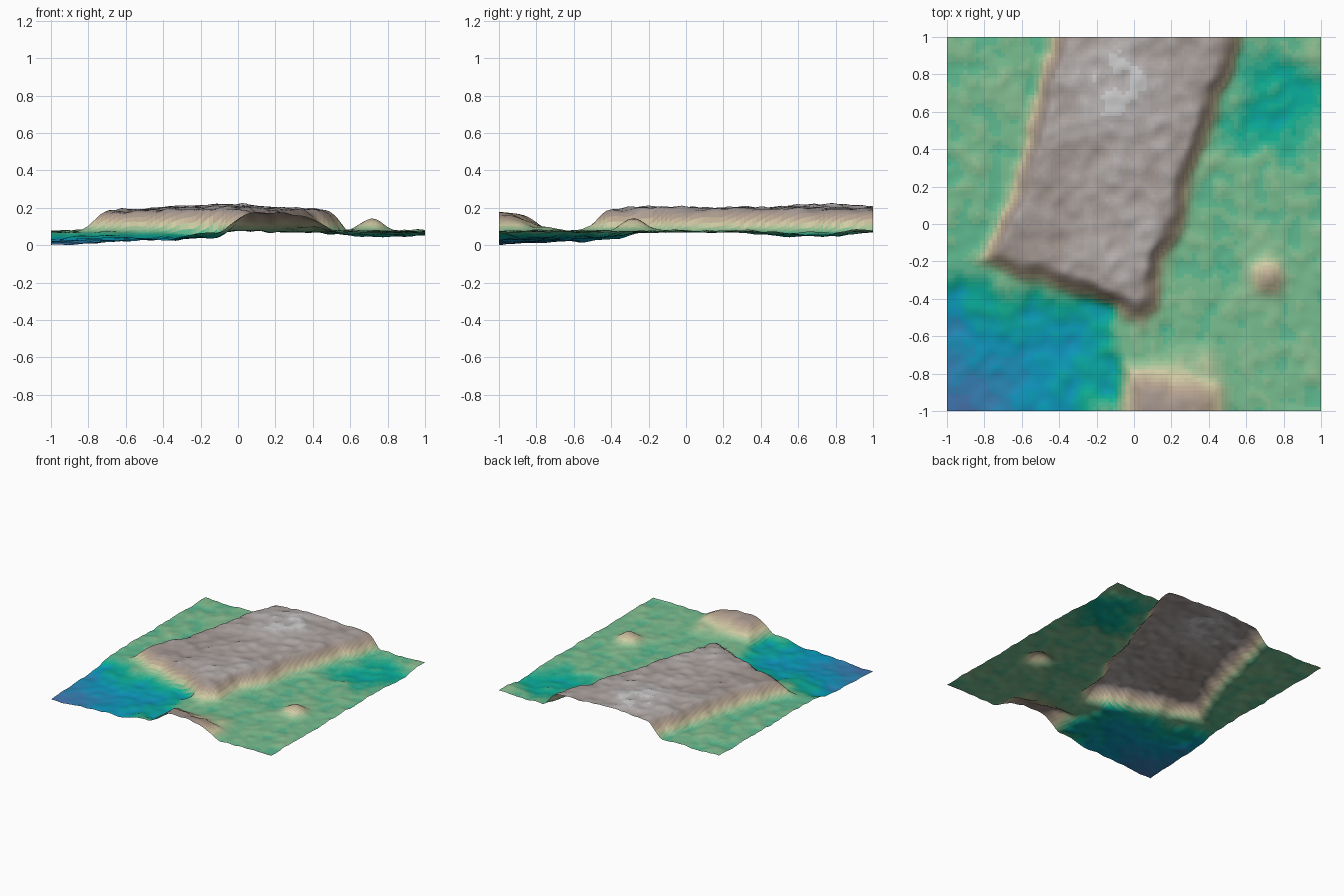
import bpy, bmesh
from math import exp
from mathutils import Vector, noise

if "Cube" in bpy.data.objects:
    bpy.data.objects.remove(bpy.data.objects["Cube"])

N = 90  # grid cells per side

# Foot outline of the plateau, running off the back edge
FOOT = [(-0.87, -0.22), (-0.5, -0.33), (-0.22, -0.45), (0.04, -0.54), (0.15, -0.46),
        (0.19, -0.2), (0.30, 0.02), (0.36, 0.3), (0.48, 0.60), (0.60, 1.0),
        (0.68, 1.4), (-0.38, 1.4), (-0.47, 1.0), (-0.56, 0.72), (-0.64, 0.35),
        (-0.74, 0.08)]


def smooth(a, b, v):
    t = max(0.0, min(1.0, (v - a) / (b - a)))
    return t * t * (3 - 2 * t)


def inside_distance(x, y):
    """Distance to the outline, positive inside."""
    best, inside = 9.0, False
    p = Vector((x, y))
    for i, a in enumerate(FOOT):
        b = FOOT[(i + 1) % len(FOOT)]
        va, vb = Vector(a), Vector(b)
        d = vb - va
        t = max(0.0, min(1.0, (p - va).dot(d) / d.length_squared))
        best = min(best, (p - va - d * t).length)
        if (a[1] > y) != (b[1] > y) and x < (b[0] - a[0]) * (y - a[1]) / (b[1] - a[1]) + a[0]:
            inside = not inside
    return best if inside else -best


def bump(x, y, cx, cy, rx, ry):
    return exp(-((x - cx) / rx) ** 2 - ((y - cy) / ry) ** 2)


def rough(x, y, scale, seed):
    return noise.noise(Vector((x * scale + seed, y * scale - seed, seed)))


def height(x, y):
    wob = 0.16 * rough(x, y, 4, 7.3) + 0.08 * rough(x, y, 10, 3.6)
    fine = 0.013 * rough(x, y, 7, 1.7) + 0.012 * rough(x, y, 14, 4.1)
    # Lowland with a basin front left and a shallow one back right
    z = 0.074
    basin = smooth(0.0, -0.32, x + wob) * smooth(-0.22, -0.62, y + wob)
    z -= basin * (0.042 + 0.026 * smooth(-0.3, -1.0, x) * smooth(-0.5, -1.0, y))
    z -= 0.028 * bump(x + wob, y + wob, 0.78, 0.66, 0.26, 0.25)
    z -= 0.014 * bump(x, y, -0.95, -0.4, 0.15, 0.2)
    # Hill at the front edge and small knoll on the right
    hill = smooth(-0.12, 0.05, x) * smooth(0.57, 0.34, x + wob / 3)
    hill *= smooth(-0.62, -0.95, y + wob / 2)
    z += hill * (0.08 + 0.026 * bump(x, y, 0.15, -1, 0.14, 0.3))
    z += 0.067 * bump(x, y, 0.71, -0.28, 0.085, 0.085)
    # Plateau
    top = (0.184 + 0.032 * bump(x, y, -0.08, 0.66, 0.36, 0.5)
           + 0.018 * bump(x, y, -0.05, -0.2, 0.3, 0.25)
           - 0.012 * bump(x, y, -0.15, 0.4, 0.25, 0.1))
    k = smooth(0.0, 0.125, inside_distance(x, y) + 0.2 * wob)
    return z + (top - z) * k + fine * (0.7 + 0.3 * k)


# Height-tinted colours from blue lowland to grey plateau
RAMP = [(0.005, (0.29, 0.45, 0.68)), (0.03, (0.07, 0.60, 0.75)), (0.052, (0.07, 0.68, 0.57)),
        (0.075, (0.48, 0.74, 0.56)), (0.11, (0.82, 0.80, 0.64)), (0.145, (0.72, 0.64, 0.56)),
        (0.18, (0.62, 0.57, 0.55)), (0.20, (0.68, 0.65, 0.64)), (0.23, (0.80, 0.80, 0.81))]
BANDS = 45


def tint(z):
    for (z0, c0), (z1, c1) in zip(RAMP, RAMP[1:]):
        if z <= z1:
            t = max(0.0, (z - z0) / (z1 - z0))
            return [(p + (q - p) * t) ** 2.2 for p, q in zip(c0, c1)]
    return [c ** 2.2 for c in RAMP[-1][1]]


mesh = bpy.data.meshes.new("terrain")
terrain = bpy.data.objects.new("terrain", mesh)
bpy.context.collection.objects.link(terrain)
for i in range(BANDS):
    mat = bpy.data.materials.new("ground_band_%d" % i)
    mat.diffuse_color = (*tint(0.23 * (i + 0.5) / BANDS), 1)
    mat.use_nodes = True
    mat.node_tree.nodes["Principled BSDF"].inputs["Base Color"].default_value = mat.diffuse_color
    mesh.materials.append(mat)

# Displace a flat grid into the landscape
bm = bmesh.new()
bmesh.ops.create_grid(bm, x_segments=N, y_segments=N, size=1.0)
for v in bm.verts:
    v.co.z = height(v.co.x, v.co.y)
low = min(v.co.z for v in bm.verts)
for v in bm.verts:  # settle the lowest point on the floor, keeping the rest in place
    v.co.z -= low * max(0.0, 1 - (v.co.z - low) / 0.04)
for f in bm.faces:
    z = f.calc_center_median().z
    f.material_index = max(0, min(BANDS - 1, int(z / 0.23 * BANDS)))
    f.smooth = True
bm.to_mesh(mesh)
bm.free()
